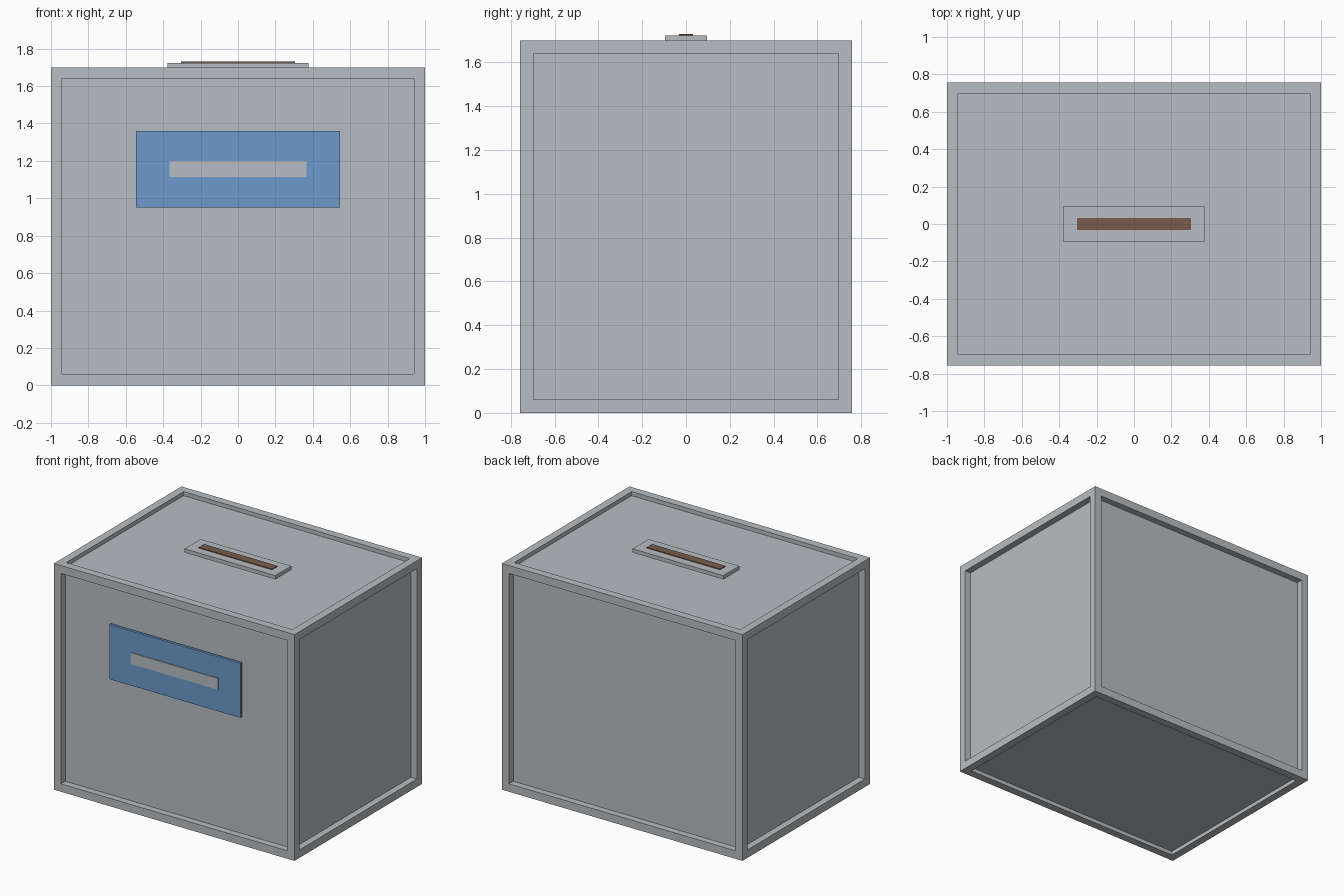
import bpy, bmesh
from mathutils import Vector

if "Cube" in bpy.data.objects:
    bpy.data.objects.remove(bpy.data.objects["Cube"])


def material(name, rgb):
    m = bpy.data.materials.new(name)
    m.diffuse_color = (*rgb, 1.0)
    m.use_nodes = True
    m.node_tree.nodes["Principled BSDF"].inputs["Base Color"].default_value = m.diffuse_color
    return m


GREY = material("light grey", (0.477, 0.515, 0.540))
BLUE = material("label blue", (0.156, 0.323, 0.604))
BROWN = material("slot brown", (0.188, 0.107, 0.072))


def box_bmesh(lo, hi):
    lo, hi = Vector(lo), Vector(hi)
    bm = bmesh.new()
    bmesh.ops.create_cube(bm, size=1.0)
    bmesh.ops.scale(bm, vec=hi - lo, verts=bm.verts)
    bmesh.ops.translate(bm, vec=(lo + hi) / 2, verts=bm.verts)
    return bm


def finish(name, bm, mat):
    bmesh.ops.recalc_face_normals(bm, faces=bm.faces)
    mesh = bpy.data.meshes.new(name)
    bm.to_mesh(mesh)
    bm.free()
    mesh.materials.append(mat)
    obj = bpy.data.objects.new(name, mesh)
    bpy.context.collection.objects.link(obj)
    return obj


def box(name, lo, hi, mat):
    return finish(name, box_bmesh(lo, hi), mat)


# Box body: every side is a recessed panel inside a square rim
W, D, H, RIM = 1.0, 0.757, 1.70, 0.06
bm = box_bmesh((-W, -D, 0), (W, D, H))
panels = list(bm.faces)
bmesh.ops.inset_individual(bm, faces=panels, thickness=RIM, use_even_offset=True)
caps = bmesh.ops.extrude_discrete_faces(bm, faces=panels)["faces"]
for f in caps:
    n = f.calc_center_median() - Vector((0, 0, H / 2))
    axis = max(range(3), key=lambda i: abs(n[i]))
    step = Vector((0, 0, 0))
    step[axis] = -(0.05, 0.05, 0.03)[axis] * (1 if n[axis] > 0 else -1)
    bmesh.ops.translate(bm, vec=step, verts=f.verts)
finish("box_body", bm, GREY)

# Front label with a raised strip, on a hidden mount
box("label_mount", (-0.48, -0.735, 1.01), (0.48, -0.70, 1.30), GREY)
box("front_label", (-0.545, -0.75, 0.95), (0.545, -0.73, 1.36), BLUE)
box("label_strip", (-0.365, -0.757, 1.115), (0.365, -0.745, 1.20), GREY)

# Slot plate on the lid, on a hidden mount, with the slot itself
box("slot_mount", (-0.32, -0.05, 1.66), (0.32, 0.05, 1.70), GREY)
box("slot_plate", (-0.377, -0.095, 1.695), (0.377, 0.095, 1.724), GREY)
box("slot", (-0.305, -0.032, 1.715), (0.305, 0.032, 1.73), BROWN)
